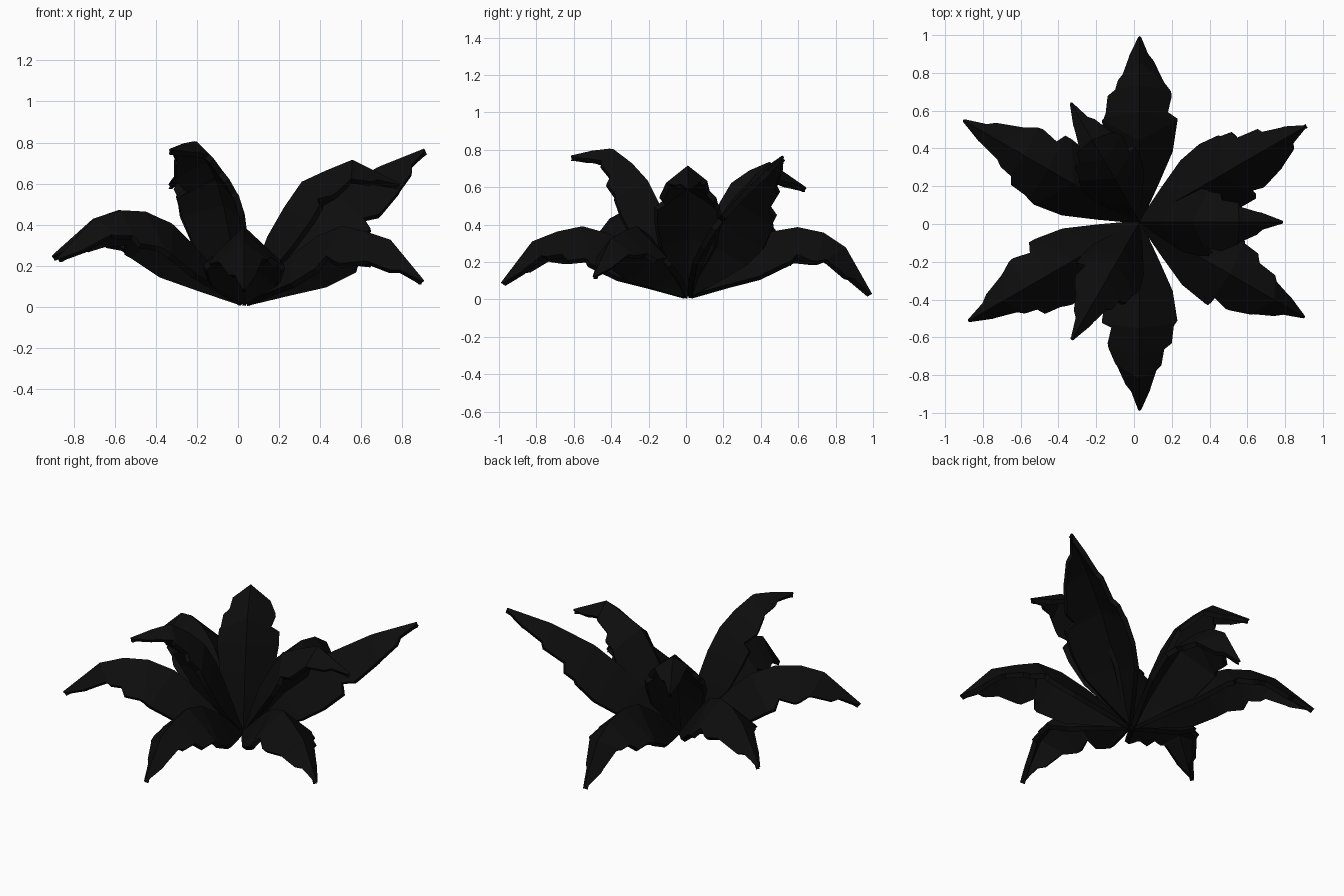
import bpy
from math import radians, cos, sin
from mathutils import Vector

cube = bpy.data.objects.get("Cube")
if cube:
    bpy.data.objects.remove(cube, do_unlink=True)

# Single near-black leaf colour
leaf_mat = bpy.data.materials.new("leaf_black")
leaf_mat.use_nodes = True
colour = (0.004, 0.004, 0.004, 1)
leaf_mat.diffuse_color = colour
bsdf = leaf_mat.node_tree.nodes["Principled BSDF"]
bsdf.inputs["Base Color"].default_value = colour
bsdf.inputs["Roughness"].default_value = 0.9

# Rows along a leaf: fraction of length, left half-width, right half-width.
# Sudden drops in width form the notched teeth.
ROWS = [(0, .012, .012), (.14, .1, .1), (.28, .175, .175), (.42, .2, .2),
        (.55, .19, .2), (.57, .18, .15), (.64, .17, .17), (.66, .13, .165),
        (.78, .115, .13), (.80, .09, .12), (.89, .06, .075), (.91, .055, .045),
        (1, .008, .008)]
ROOT = Vector((.03, .01, 0))


def sample(path, t):
    """Point at a fraction of the length of a polyline."""
    pts = [Vector(p) for p in path]
    spans = [(b - a).length for a, b in zip(pts, pts[1:])]
    d = t * sum(spans)
    for a, b, span in zip(pts, pts[1:], spans):
        if d <= span:
            return a.lerp(b, d / span)
        d -= span
    return pts[-1]


def make_leaf(name, angle, ridge, width=1.0, fold=0.95):
    """Arched, roof-folded leaf whose midrib follows (radius, height) points."""
    a = radians(angle)
    out, side = Vector((cos(a), sin(a), 0)), Vector((-sin(a), cos(a), 0))
    up = Vector((0, 0, 1))
    path = [(0, .03)] + ridge
    verts, faces = [], []
    for t, left, right in ROWS:
        r, z = sample(path, t)
        tangent = (sample(path, min(t + .06, 1)) - sample(path, max(t - .06, 0))).normalized()
        mid = ROOT + out * r + up * z
        drop = (out * tangent.y - up * tangent.x) * fold * width
        verts += [mid + left * (side * width + drop), mid,
                  mid + right * (drop - side * width)]
    for i in range(0, len(verts) - 3, 3):
        for j in (i, i + 1):
            faces.append((j, j + 1, j + 4, j + 3))
    mesh = bpy.data.meshes.new(name)
    mesh.from_pydata(verts, [], faces)
    for v in mesh.vertices:
        v.co.z = max(v.co.z, .005)
    mesh.materials.append(leaf_mat)
    obj = bpy.data.objects.new(name, mesh)
    bpy.context.collection.objects.link(obj)
    # Leaf thickness, grown towards the underside
    shell = obj.modifiers.new("thickness", "SOLIDIFY")
    shell.thickness = .03
    shell.offset = 1 if mesh.polygons[5].normal.z < 0 else -1
    return obj


# Outer ring of six leaves
LOW = [(.22, .22), (.5, .405), (.81, .34)]
MIDDLE = [(.22, .25), (.47, .46), (.79, .475)]
make_leaf("outer_leaf_back", 90, LOW + [(.985, .03)])
make_leaf("outer_leaf_front", 270, LOW + [(1.0, .09)])
make_leaf("outer_leaf_front_left", -30, LOW + [(1.01, .13)])
make_leaf("outer_leaf_back_left", 30, [(.25, .34), (.5, .55), (.75, .68), (1.01, .77)])
make_leaf("outer_leaf_back_right", 150, MIDDLE + [(1.08, .25)])
make_leaf("outer_leaf_front_right", 210, MIDDLE + [(1.05, .24)])

# Inner ring of three steeper leaves
make_leaf("inner_leaf_left", 0, [(.1, .32), (.26, .6), (.52, .72), (.76, .6)], .9, .8)
make_leaf("inner_leaf_back", 120, [(.1, .32), (.23, .6), (.48, .75), (.73, .6)], .9, .8)
make_leaf("inner_leaf_front", 240, [(.1, .32), (.21, .6), (.42, .8), (.52, .81), (.72, .77)], .9, .8)
